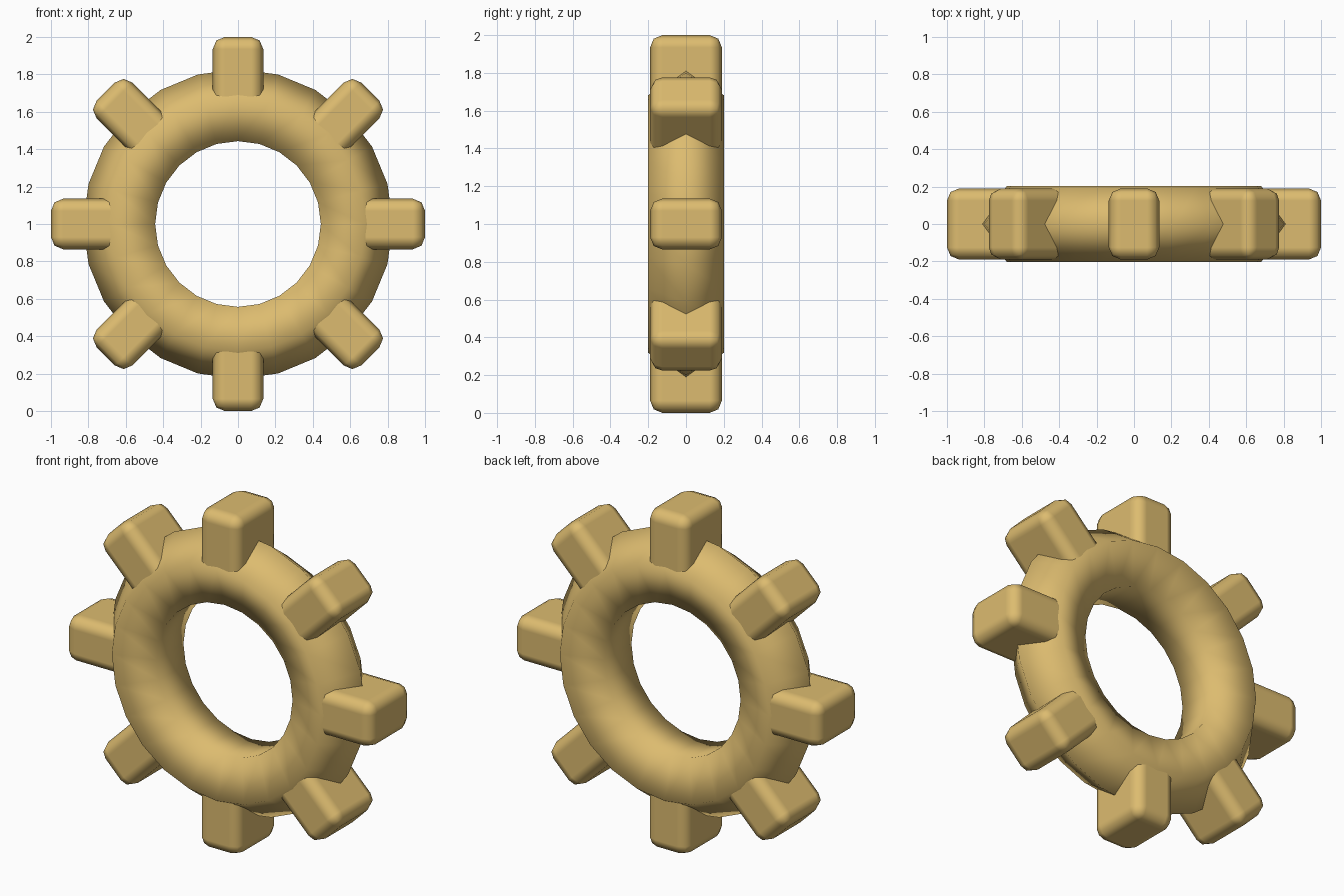
import bpy
from math import pi, sin, cos

if "Cube" in bpy.data.objects:
    bpy.data.objects.remove(bpy.data.objects["Cube"])

gold = bpy.data.materials.new("gold")
gold.diffuse_color = (0.72, 0.5, 0.16, 1)
gold.use_nodes = True
gold.node_tree.nodes["Principled BSDF"].inputs["Base Color"].default_value = gold.diffuse_color


def finish(obj, name):
    obj.name = name
    obj.data.materials.append(gold)
    for p in obj.data.polygons:
        p.use_smooth = True


# Ring body: low-poly torus with a five-sided section, point facing outward
bpy.ops.mesh.primitive_torus_add(
    major_segments=24, minor_segments=5, major_radius=0.615, minor_radius=0.2125,
    location=(0, 0, 1), rotation=(pi / 2, 0, 0))
finish(bpy.context.object, "gear_ring")

# Eight rounded teeth set into the ring
INNER, OUTER = 0.6, 1.0
MID = (INNER + OUTER) / 2
for i in range(8):
    a = i * pi / 4
    bpy.ops.mesh.primitive_cube_add(
        size=1, location=(MID * sin(a), 0, 1 + MID * cos(a)), rotation=(0, a, 0))
    tooth = bpy.context.object
    tooth.scale = (0.27, 0.38, OUTER - INNER)
    bpy.ops.object.transform_apply(location=False, rotation=False, scale=True)
    bevel = tooth.modifiers.new("rounded_edges", 'BEVEL')
    bevel.width = 0.065
    bevel.segments = 2
    bevel.harden_normals = True
    finish(tooth, f"gear_tooth_{i + 1}")
